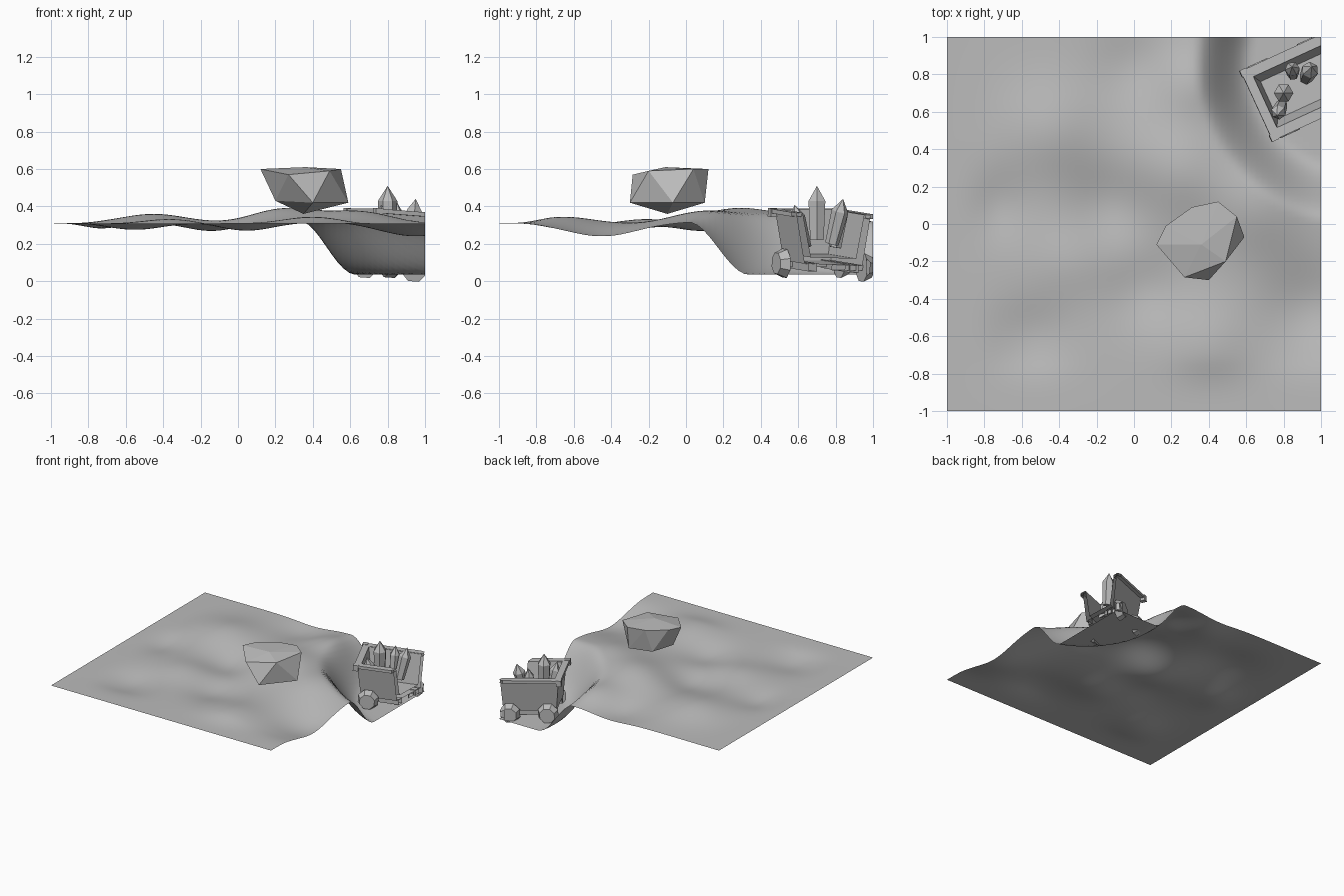
import bpy, bmesh, math
from mathutils import Matrix, Vector

if "Cube" in bpy.data.objects:
    bpy.data.objects.remove(bpy.data.objects["Cube"])

GREY = bpy.data.materials.new("stone_grey")
GREY.use_nodes = True
colour = (0.5, 0.5, 0.5, 1)
GREY.diffuse_color = colour
GREY.node_tree.nodes["Principled BSDF"].inputs["Base Color"].default_value = colour

# Cart frame: origin at the near end, u along its length, nose pitched down
CART = (Matrix.Translation((0.665, 0.635, 0))
        @ Matrix.Rotation(math.radians(24.7), 4, 'Z')
        @ Matrix.Translation((0, 0, 0.385))
        @ Matrix.Rotation(math.radians(4), 4, 'Y'))


def finish(name, bm, matrix=None, smooth=False):
    """Place the mesh, trim it at the edges of the ground and make an object."""
    if matrix:
        bm.transform(matrix)
    for normal in ((1, 0, 0), (0, 1, 0)):
        bmesh.ops.bisect_plane(bm, geom=bm.verts[:] + bm.edges[:] + bm.faces[:],
                               plane_co=normal, plane_no=normal, clear_outer=True)
    if not bm.faces:
        bm.free()
        return
    mesh = bpy.data.meshes.new(name)
    bm.to_mesh(mesh)
    bm.free()
    for p in mesh.polygons:
        p.use_smooth = smooth
    mesh.materials.append(GREY)
    obj = bpy.data.objects.new(name, mesh)
    bpy.context.collection.objects.link(obj)


def box(name, lo, hi):
    bm = bmesh.new()
    bmesh.ops.create_cube(bm, size=1)
    lo, hi = Vector(lo), Vector(hi)
    for v in bm.verts:
        v.co = (lo + hi) / 2 + v.co * (hi - lo)
    finish(name, bm, CART)


def smoothstep(a, b, x):
    t = min(1, max(0, (x - a) / (b - a)))
    return t * t * (3 - 2 * t)


# Ground: soft hills and hollows with a round pit at one corner
HILLS = [(-0.45, 0.5, 0.25, 0.05), (0.25, 0.3, 0.28, 0.08), (0.4, -0.65, 0.22, 0.035),
         (0.95, -0.45, 0.26, -0.07), (-0.12, 0.1, 0.22, -0.05), (-0.55, -0.6, 0.2, -0.035),
         (0.0, 0.85, 0.2, -0.03), (-0.35, -0.2, 0.2, 0.025), (0.05, -0.35, 0.2, -0.04),
         (0.65, 0.1, 0.25, 0.06), (-0.75, 0.1, 0.18, -0.03), (0.3, 0.75, 0.2, 0.05)]


def height(x, y):
    z = 0
    for hx, hy, r, h in HILLS:
        z += h * math.exp(-((x - hx) ** 2 + (y - hy) ** 2) / (r * r))
    z = 0.31 + z * smoothstep(-1, -0.7, x) * smoothstep(-1, -0.7, y)
    d = math.hypot(x - 1.2, y - 0.87)
    k = smoothstep(0.57, 0.88, d)
    return 0.035 + (z - 0.035) * k


bm = bmesh.new()
bmesh.ops.create_grid(bm, x_segments=64, y_segments=64, size=1)
for v in bm.verts:
    v.co.z = height(v.co.x, v.co.y)
finish("ground", bm, smooth=True)

# Boulder: a faceted hull with a wide flat top
ROCK = [(.12, -.11, .60), (.17, -.01, .6), (.31, .09, .6), (.45, .12, .6), (.55, .04, .6),
        (.49, -.2, .59), (.27, -.285, .57), (.36, -.11, .61), (.59, -.07, .42),
        (.40, -.3, .42), (.2, -.12, .43), (.27, .05, .42), (.45, .1, .42), (.35, -.1, .36)]
bm = bmesh.new()
for p in ROCK:
    bm.verts.new(p)
bmesh.ops.convex_hull(bm, input=bm.verts[:])
finish("boulder", bm)

# Tub: tapering open box with an inner skin
LENGTH = 0.75


def loop(bm, inset, z):
    a, w = inset, 0.19 - inset
    return [bm.verts.new(p) for p in ((a, -w, z), (LENGTH - a, -w, z),
                                      (LENGTH - a, w, z), (a, w, z))]


bm = bmesh.new()
loops = [loop(bm, i, z) for i, z in ((.05, -.27), (.01, 0), (.04, 0), (.08, -.235))]
for low, high in zip(loops, loops[1:]):
    for i in range(4):
        j = (i + 1) % 4
        bm.faces.new((low[i], low[j], high[j], high[i]))
bm.faces.new(loops[0][::-1])
bm.faces.new(loops[-1])
finish("cart_tub", bm, CART)

# Rim planks, corner plates and underframe
box("rim_end", (-0.01, -0.205, -0.02), (0.04, 0.205, 0.003))
for side, s in (("right", -1), ("left", 1)):
    a, b = sorted((s * 0.155, s * 0.205))
    box("rim_" + side, (0.04, a, -0.02), (LENGTH, b, 0.003))
    a, b = sorted((s * 0.17, s * 0.21))
    box("corner_plate_" + side, (-0.015, a, -0.04), (0.025, b, 0.006))
    a, b = sorted((s * 0.08, s * 0.12))
    box("frame_beam_" + side, (0.05, a, -0.31), (LENGTH - .05, b, -0.265))

# Axles and wheels: eight-sided, tapering outwards
for u in (0.11, 0.40):
    box("axle", (u - 0.015, -0.17, -0.3), (u + 0.015, 0.17, -0.27))
    for s in (-1, 1):
        bm = bmesh.new()
        bmesh.ops.create_cone(bm, cap_ends=True, segments=8, radius1=0.083,
                              radius2=0.06, depth=0.05)
        place = (Matrix.Translation((u, s * 0.185, -0.282))
                 @ Matrix.Rotation(-s * math.pi / 2, 4, 'X')
                 @ Matrix.Rotation(math.pi / 8, 4, 'Z'))
        finish("wheel", bm, CART @ place)

# Crystals: six-sided prisms with pointed tips (base, tip, radius)
CRYSTALS = [((.80, .70, .22), (.80, .70, .51), .052),
            ((.92, .78, .20), (.95, .84, .44), .046),
            ((.85, .80, .18), (.845, .84, .43), .04),
            ((.79, .64, .18), (.765, .58, .41), .04)]
for base, tip, r in CRYSTALS:
    axis = Vector(tip) - Vector(base)
    h = axis.length
    bm = bmesh.new()
    rings = []
    for z, k in ((0, 0.8), (h * 0.72, 1)):
        rings.append([bm.verts.new((r * k * math.cos(i * math.pi / 3),
                                    r * k * math.sin(i * math.pi / 3), z)) for i in range(6)])
    bm.verts.new((0, 0, h))
    bmesh.ops.convex_hull(bm, input=bm.verts[:])
    turn = axis.to_track_quat('Z', 'Y').to_matrix().to_4x4()
    finish("crystal", bm, Matrix.Translation(base) @ turn)
